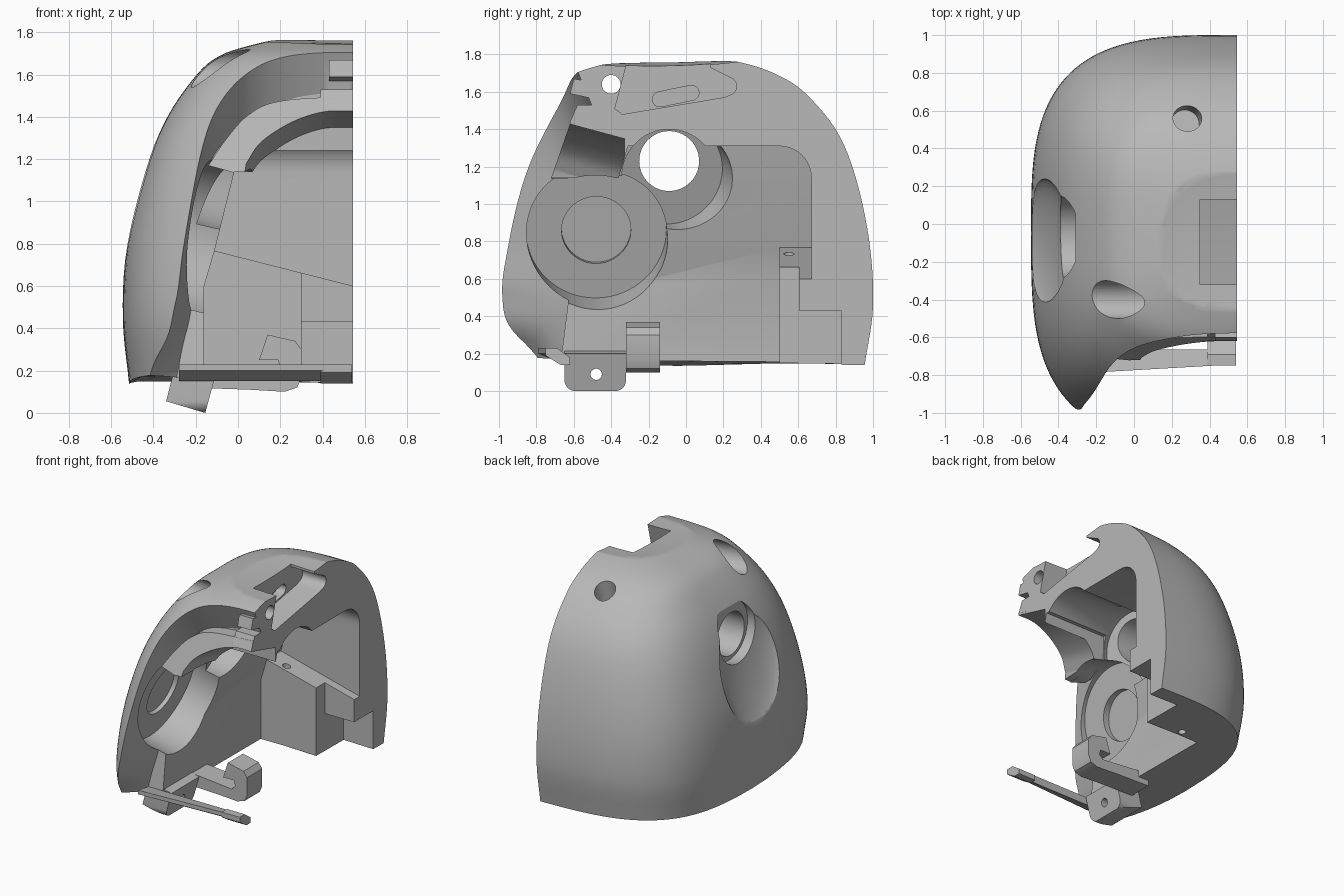
import bpy, bmesh, math
from mathutils import Vector, Matrix

cube = bpy.data.objects.get("Cube")
if cube:
    bpy.data.objects.remove(cube, do_unlink=True)

grey = bpy.data.materials.new("light_grey")
grey.use_nodes = True
colour = (0.48, 0.48, 0.48, 1)
grey.diffuse_color = colour
grey.node_tree.nodes["Principled BSDF"].inputs["Base Color"].default_value = colour

MID = 0.545   # flat split plane
OUT = 0.75    # cutters reach past the split plane


def smooth(pts, steps):
    """Smooth curve through points of any dimension."""
    pts = [Vector(p) for p in pts]
    ext = [pts[0] * 2 - pts[1]] + pts + [pts[-1] * 2 - pts[-2]]
    res = []
    for i in range(len(pts) - 1):
        a, b, c, d = ext[i:i + 4]
        for k in range(steps):
            t = k / steps
            res.append(b + (c - a) * (t / 2) + (a * 2 - b * 5 + c * 4 - d) * (t * t / 2)
                       + (b * 3 - a - c * 3 + d) * (t ** 3 / 2))
    return res + [pts[-1]]


def make(name, bm):
    bmesh.ops.recalc_face_normals(bm, faces=bm.faces)
    mesh = bpy.data.meshes.new(name)
    bm.to_mesh(mesh)
    bm.free()
    obj = bpy.data.objects.new(name, mesh)
    bpy.context.collection.objects.link(obj)
    return obj


def loft(name, rings):
    """Closed solid through a list of rings."""
    bm = bmesh.new()
    rows = [[bm.verts.new(p) for p in ring] for ring in rings]
    n = len(rows[0])
    for r, s in zip(rows, rows[1:]):
        for i in range(n):
            j = (i + 1) % n
            bm.faces.new((r[i], r[j], s[j], s[i]))
    for cap in (rows[0], rows[-1]):
        bm.faces.new(cap)
    return make(name, bm)


def prism_x(name, pts, a, b):
    return loft(name, [[(x, p[0], p[1]) for p in pts] for x in (a, b)])


def prism_y(name, pts, a, b):
    return loft(name, [[(p[0], y, p[1]) for p in pts] for y in (a, b)])


def box(name, lo, hi):
    return prism_x(name, [(lo[1], lo[2]), (hi[1], lo[2]), (hi[1], hi[2]), (lo[1], hi[2])], lo[0], hi[0])


def cylinder(p, q, r):
    p, q = Vector(p), Vector(q)
    bm = bmesh.new()
    turn = (q - p).to_track_quat('Z', 'Y').to_matrix().to_4x4()
    bmesh.ops.create_cone(bm, cap_ends=True, segments=64, radius1=r, radius2=r,
                          depth=(q - p).length, matrix=Matrix.Translation((p + q) / 2) @ turn)
    return make("cutter", bm)


def ellipsoid(centre, size, lean=0):
    bm = bmesh.new()
    m = Matrix.Translation(centre) @ Matrix.Rotation(lean, 4, 'Y') @ Matrix.Diagonal((*size, 1))
    bmesh.ops.create_uvsphere(bm, u_segments=64, v_segments=40, radius=1, matrix=m)
    return make("cutter", bm)


def combine(obj, other, operation='DIFFERENCE'):
    mod = obj.modifiers.new("cut", 'BOOLEAN')
    mod.operation, mod.solver, mod.object = operation, 'EXACT', other
    bpy.context.view_layer.objects.active = obj
    bpy.ops.object.modifier_apply(modifier=mod.name)
    bpy.data.objects.remove(other, do_unlink=True)


def arc(cy, cz, r, a, b, n=10):
    return [(cy + r * math.cos(math.radians(a + (b - a) * i / n)),
             cz + r * math.sin(math.radians(a + (b - a) * i / n))) for i in range(n + 1)]


# Outer housing: height, half width, front depth, back depth
levels = [(0.13, 1.06, 1.15, 0.955), (0.45, 1.09, 1.165, 1.0), (0.8, 1.07, 1.09, 0.98),
          (1.15, 0.985, 0.99, 0.905), (1.4, 0.88, 0.865, 0.8), (1.6, 0.74, 0.71, 0.63),
          (1.69, 0.63, 0.61, 0.49), (1.74, 0.48, 0.47, 0.36), (1.77, 0.33, 0.33, 0.23),
          (1.785, 0.14, 0.14, 0.14)]
centre_y = -0.05
rings = []
for z, w, front, back in smooth(levels, 5):
    ring = []
    for i in range(65):
        ang = math.pi * i / 64
        s, c = abs(math.sin(ang)) ** 0.61, abs(math.cos(ang)) ** 0.61
        reach = back - centre_y if i < 32 else -(front + centre_y)
        y = centre_y + reach * c
        # the underside dips gently towards the middle
        base = 0.11 + 0.03 * max(y, 0) + 0.07 * max(-y - 0.15, 0) + 0.025 * s
        lift = (base - 0.13) * max(0, 0.45 - z) / 0.32
        ring.append((MID - w * (s if 0 < i < 64 else 0), y, z + lift))
    rings.append(ring)
shell = loft("half_shell", rings)

# Flared front opening, from a leaning inner outline to a wider outer one
inner = [(-0.32, -0.1), (-0.3, 0.1), (-0.265, 0.3), (-0.22, 0.5), (-0.19, 0.8), (-0.14, 1.15),
         (-0.06, 1.29), (0.05, 1.4), (0.2, 1.47), (0.4, 1.51), (OUT, 1.52)]
outer = [(-1.3, -0.1), (-0.8, 0.1), (-0.4, 0.3), (-0.3, 0.52), (-0.265, 0.8), (-0.2, 1.25),
         (-0.12, 1.75), (0, 2.15), (0.18, 2.5), (0.4, 2.7), (OUT, 2.7)]
corner = [Vector((OUT, -0.1))]
near = [Vector((p.x, -0.69 + 0.126 * p.y, p.y)) for p in smooth(inner, 8) + corner]
far = [Vector((p.x, -1, p.y)) for p in smooth(outer, 8) + corner]
combine(shell, loft("cutter", [[p.lerp(q, t / 5) for p, q in zip(near, far)] for t in range(10)]))

# Arched rib over the opening, leaning forward at its foot
rib_in = smooth([(0.04, 1.12), (0.11, 1.23), (0.25, 1.33), (0.4, 1.385), (MID, 1.39)], 6)
rib_out = smooth([(-0.14, 1.17), (-0.06, 1.29), (0.05, 1.41), (0.2, 1.475), (MID - 0.002, 1.5)], 6)
outline = [Vector((p.x, 0, p.y)) for p in rib_in + rib_out[::-1]]
combine(shell, loft("arched_rib", [[(p.x, 0.35 * p.z - 1.12, p.z) for p in outline],
                                   [(p.x, -0.42, p.z) for p in outline]]), 'UNION')
arch = [(0.02, 1.0)] + [(p[0], p[1]) for p in rib_in[:-1]] + [(OUT, 1.39), (OUT, 1.0)]
combine(shell, loft("cutter", [[(x, y, z - 0.27 * (y + 0.48)) for x, z in arch] for y in (-1.2, -0.33)]))

# Main cavity, open below, with a sloped block left standing at the back
side = [(-1.5, -0.2), (0.67, -0.2)] + arc(0.5, 1.14, 0.17, 0, 90) + [
    (-0.31, 1.31), (-0.36, 1.14), (-1.5, 1.14)]
wall = [(-0.16, -0.3), (-0.16, 0.6), (-0.11, 0.77), (-0.02, 1.13), (0.03, 1.35), (OUT, 1.35), (OUT, -0.3)]
cavity = prism_x("cavity", side, -0.6, 0.7)
combine(cavity, prism_y("cutter", wall, -1.6, 0.9), 'INTERSECT')
combine(cavity, prism_y("cutter", [(-0.3, -0.4), (0.9, -0.4), (0.9, 0.51), (-0.3, 0.815)], 0.5, 0.8))
combine(shell, cavity)

# Notches in the back block, and its screw hole
combine(shell, box("cutter", (0.3, 0.4, -0.1), (OUT, 0.605, 0.72)))
combine(shell, box("cutter", (0.3, 0.56, -0.1), (OUT, 0.83, 0.43)))
combine(shell, cylinder((0.02, 0.55, -0.1), (0.02, 0.55, 0.9), 0.028))

# Round side recess with a deeper hub, then the upper round recess
combine(shell, cylinder((-0.29, -0.48, 0.86), (0.3, -0.46, 0.7), 0.375))
combine(shell, cylinder((-0.33, -0.48, 0.87), (-0.1, -0.48, 0.82), 0.185))
combine(shell, cylinder((-0.13, -0.08, 1.17), (0.06, -0.025, 1.12), 0.285))
combine(shell, cylinder((0.01, -0.09, 1.15), (0.8, -0.09, 1.15), 0.25))

# Side port with its scooped hollow
combine(shell, ellipsoid((-0.5, -0.09, 1.01), (0.1, 0.34, 0.46), 0.28))
combine(shell, cylinder((-0.8, -0.07, 1.26), (-0.31, -0.07, 1.26), 0.22))
combine(shell, cylinder((-0.8, -0.09, 1.23), (0.4, -0.09, 1.23), 0.16))

# Upper cross hole, wide outside and narrow inside, and the top socket
combine(shell, cylinder((-0.6, -0.4, 1.67), (0.16, -0.4, 1.61), 0.1))
combine(shell, cylinder((-0.1, -0.4, 1.64), (0.8, -0.4, 1.64), 0.05))
combine(shell, cylinder((0.27, 0.53, 1.5), (0.3, 0.6, 1.85), 0.075))

# Shallow top dish, middle notch and its slot
combine(shell, ellipsoid((0.52, -0.18, 1.835), (0.62, 0.68, 0.1)))
notch = [(-0.32, 1.95), (-0.32, 1.74), (-0.38, 1.51), (-0.34, 1.48), (0.2, 1.57)] + \
    arc(0.22, 1.63, 0.05, -60, 50, 8) + [(0.13, 1.73), (0.13, 1.95)]
combine(shell, prism_x("cutter", notch, 0.35, OUT))
slot = arc(-0.14, 1.56, 0.04, 100, 280) + arc(0.03, 1.595, 0.04, -80, 100)
combine(shell, prism_x("cutter", slot, 0.28, 0.4))

# Front bracket at the split plane
bracket = prism_x("front_bracket", [(-0.62, 1.44), (-0.45, 1.4), (-0.36, 1.4), (-0.36, 1.5),
                                    (-0.45, 1.48), (-0.5, 1.53), (-0.58, 1.53)], 0.39, MID)
tab = prism_x("bracket_tab", [(-0.62, 1.59), (-0.48, 1.56), (-0.48, 1.65), (-0.6, 1.67)], 0.43, MID)

# Slanted foot with rounded corners and a pin hole
foot = prism_y("foot", [(-0.34, 0.055), (-0.155, 0), (-0.1, 0.2), (-0.29, 0.25)], -0.7, -0.3)
rounded = arc(-0.59, 0.06, 0.06, 180, 270) + arc(-0.38, 0.06, 0.06, 270, 360) + \
    [(-0.32, 0.3), (-0.65, 0.3)]
combine(foot, prism_x("cutter", rounded, -0.5, 0.1), 'INTERSECT')
combine(foot, cylinder((-0.5, -0.48, 0.09), (0.1, -0.48, 0.09), 0.03))

# Curled hook and the thin front bar
hook = prism_y("hook", [(-0.25, 0.12), (0.05, 0.11), (0.22, 0.1), (0.28, 0.12), (0.3, 0.17), (0.3, 0.3),
                        (0.27, 0.34), (0.14, 0.37), (0.1, 0.25), (0.19, 0.25), (0.2, 0.21),
                        (0.17, 0.18), (-0.25, 0.22)], -0.32, -0.14)
bar = loft("front_bar", [[(x, y, 0.2), (x, -0.665, 0.15), (x, -0.665, 0.21), (x, y, 0.23)]
                         for x, y in ((-0.28, -0.79), (0.42, -0.75))])
tip = prism_x("bar_tip", [(-0.75, 0.19), (-0.67, 0.14), (-0.62, 0.14), (-0.62, 0.18), (-0.69, 0.23),
                          (-0.75, 0.23)], 0.39, 0.54)

# Finish
for obj in (shell, bracket, tab, foot, hook, bar, tip):
    obj.data.materials.clear()
    obj.data.materials.append(grey)
    for face in obj.data.polygons:
        face.material_index = 0
    bpy.ops.object.select_all(action='DESELECT')
    obj.select_set(True)
    bpy.context.view_layer.objects.active = obj
    bpy.ops.object.shade_smooth_by_angle(angle=math.radians(30))
